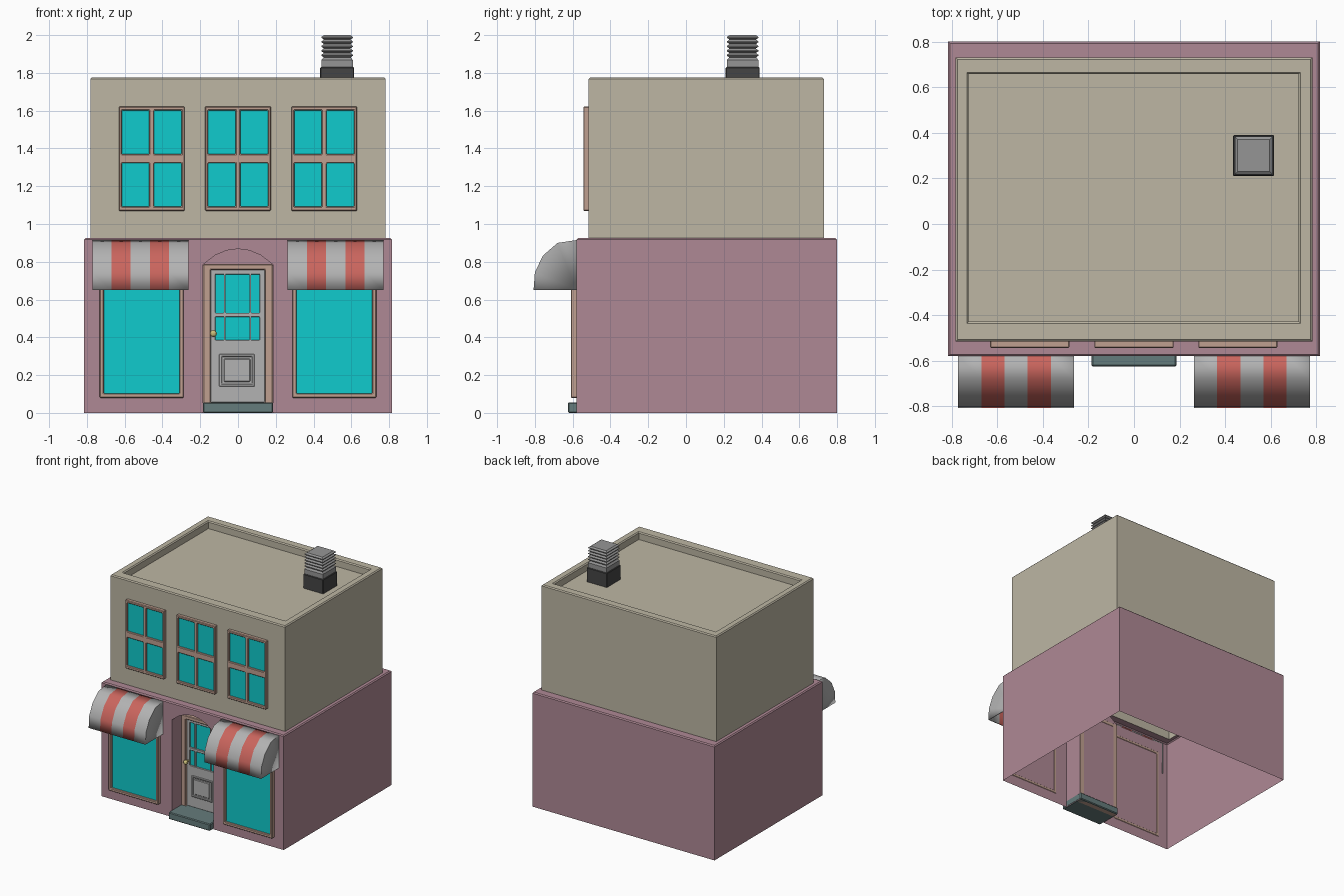
import bpy, bmesh, math
from mathutils import Matrix

if "Cube" in bpy.data.objects:
    bpy.data.objects.remove(bpy.data.objects["Cube"])

COL = {
    "tan": (0.51, 0.47, 0.37), "pink": (0.43, 0.25, 0.30), "glass": (0.005, 0.60, 0.61),
    "red": (0.59, 0.13, 0.11), "trim": (0.53, 0.35, 0.28), "slate": (0.13, 0.20, 0.20),
    "dark": (0.06, 0.06, 0.06), "steel": (0.30, 0.30, 0.30), "brass": (0.60, 0.52, 0.20),
    "white": (0.45, 0.45, 0.45),
}
MATS = {}
for key, c in COL.items():
    MATS[key] = bpy.data.materials.new(key)
    MATS[key].diffuse_color = (*c, 1)


def finish(name, bm, *mats, bevel=0):
    bmesh.ops.recalc_face_normals(bm, faces=bm.faces)
    me = bpy.data.meshes.new(name)
    bm.to_mesh(me)
    bm.free()
    ob = bpy.data.objects.new(name, me)
    bpy.context.collection.objects.link(ob)
    for m in mats:
        me.materials.append(MATS[m])
    if bevel:
        mod = ob.modifiers.new("bevel", 'BEVEL')
        mod.width, mod.segments = bevel, 1
    return ob


def box(name, x0, x1, y0, y1, z0, z1, mat, bevel=0):
    bm = bmesh.new()
    m = Matrix.Translation(((x0+x1)/2, (y0+y1)/2, (z0+z1)/2)) @ Matrix.Diagonal((x1-x0, y1-y0, z1-z0, 1))
    bmesh.ops.create_cube(bm, size=1, matrix=m)
    return finish(name, bm, mat, bevel=bevel)


def loft(rings, cap_top):
    """Stack of rectangles (x0, x1, y0, y1, z); returns bmesh and its vertex rings."""
    bm = bmesh.new()
    vs = [[bm.verts.new(p) for p in ((a, c, z), (b, c, z), (b, d, z), (a, d, z))]
          for a, b, c, d, z in rings]
    for lo, hi in zip(vs, vs[1:]):
        for i in range(4):
            j = (i+1) % 4
            bm.faces.new((lo[i], lo[j], hi[j], hi[i]))
    if cap_top:
        bm.faces.new(vs[-1])
    return bm, vs


def grow(r, d, z):
    return (r[0]-d, r[1]+d, r[2]-d, r[3]+d, z)


def lattice(name, xs, zs, y_front, y_back, mat, glass=None, bevel=0.004):
    """Frame slab whose odd/odd cells are openings, with a glass sheet behind."""
    bm = bmesh.new()
    g = [[bm.verts.new((x, y_back, z)) for z in zs] for x in xs]
    for i in range(len(xs)-1):
        for j in range(len(zs)-1):
            if not (i % 2 and j % 2):
                bm.faces.new((g[i][j], g[i+1][j], g[i+1][j+1], g[i][j+1]))
    res = bmesh.ops.extrude_face_region(bm, geom=bm.faces[:], use_keep_orig=True)
    new = [e for e in res["geom"] if isinstance(e, bmesh.types.BMVert)]
    bmesh.ops.translate(bm, verts=new, vec=(0, y_front-y_back, 0))
    finish(name, bm, mat, bevel=bevel)
    if glass is not None:
        bm = bmesh.new()
        bm.faces.new([bm.verts.new((x, glass, z)) for x, z in
                      ((xs[1], zs[1]), (xs[-2], zs[1]), (xs[-2], zs[-2]), (xs[1], zs[-2]))])
        finish(name + "_glass", bm, "glass")


LOW = (-0.815, 0.815, -0.58, 0.80)
UP = (-0.782, 0.782, -0.515, 0.73)
ROOF = (-0.725, 0.722, -0.428, 0.657)

# Ground storey: open shell with an arched door recess in the front
bm, vs = loft([grow(LOW, 0, 0), grow(LOW, 0, 0.917), grow(LOW, -0.008, 0.925), grow(UP, 0, 0.925)], False)
a, b, c, d = vs[0][0], vs[0][1], vs[1][1], vs[1][0]
bm.faces.remove(bm.faces.get((a, b, c, d)))
half = [(0.185, 0), (0.185, 0.785), (0.12, 0.835), (0.06, 0.86)]
arch = [(-x, z) for x, z in half] + [(0, 0.868)] + half[::-1]
front = [bm.verts.new((x, LOW[2], z)) for x, z in arch]
back = [bm.verts.new((x, -0.42, z)) for x, z in arch]
bm.faces.new([a] + front + [b, c, d])
for i in range(len(arch)-1):
    bm.faces.new((front[i], front[i+1], back[i+1], back[i]))
bm.faces.new(back)
finish("ground_storey", bm, "pink")

# Upper storey with parapet and sunken roof
bm, _ = loft([grow(UP, 0, 0.925), grow(UP, 0, 1.767), grow(UP, -0.008, 1.775),
              grow(ROOF, 0.008, 1.775), grow(ROOF, 0, 1.767), grow(ROOF, 0, 1.715)], True)
finish("upper_storey", bm, "tan")

# Upper windows
for n, cx in enumerate((-0.457, 0, 0.456)):
    xs = [cx+o for o in (-0.174, -0.158, -0.013, 0.013, 0.158, 0.174)]
    lattice(f"upper_window_{n}", xs, [1.07, 1.092, 1.322, 1.37, 1.602, 1.622],
            -0.543, -0.512, "trim", -0.528)

# Shop windows and awnings
curve = [(-0.578, 0.915), (-0.68, 0.90), (-0.757, 0.833), (-0.80, 0.745), (-0.807, 0.65)]
for side, s in (("left", -1), ("right", 1)):
    cx = s*0.51
    lattice(f"shop_window_{side}", [cx+o for o in (-0.222, -0.2, 0.2, 0.222)],
            [0.08, 0.103, 0.80, 0.823], -0.61, -0.577, "trim", -0.592)
    bm = bmesh.new()
    x0, w = s*0.517-0.254, 0.508/5
    cols = [[bm.verts.new((x0+i*w, y, z)) for y, z in curve] for i in range(6)]
    for i in range(5):
        for j in range(len(curve)-1):
            f = bm.faces.new((cols[i][j], cols[i+1][j], cols[i+1][j+1], cols[i][j+1]))
            f.material_index = i % 2
    for col in (cols[0], cols[-1]):
        bm.faces.new(col + [bm.verts.new((col[0].co.x, -0.578, 0.65))])
    awning = finish(f"awning_{side}", bm, "white", "red")
    bpy.ops.object.select_all(action='DESELECT')
    awning.select_set(True)
    bpy.context.view_layer.objects.active = awning
    bpy.ops.object.shade_smooth_by_angle(angle=math.radians(45))
    mod = awning.modifiers.new("thickness", 'SOLIDIFY')
    mod.thickness, mod.offset = 0.008, -1

# Door: step, frame, leaf with six panes, raised panel, knob
box("door_step", -0.186, 0.186, -0.625, -0.41, 0, 0.056, "slate", 0.006)
lattice("door_frame", [-0.184, -0.145, 0.142, 0.184], [0.0, 0.056, 0.757, 0.787], -0.465, -0.418, "trim")
lattice("door_leaf", [-0.146, -0.12, -0.075, -0.065, 0.06, 0.07, 0.115, 0.143],
        [0.055, 0.385, 0.508, 0.53, 0.732, 0.758], -0.448, -0.421, "white", -0.436, bevel=0.002)
lattice("panel_moulding", [-0.1, -0.085, 0.075, 0.088], [0.14, 0.154, 0.297, 0.311],
        -0.457, -0.446, "white", bevel=0.003)
box("door_panel", -0.075, 0.065, -0.455, -0.446, 0.164, 0.287, "white", 0.005)
bm = bmesh.new()
bmesh.ops.create_uvsphere(bm, u_segments=12, v_segments=8, radius=0.018,
                          matrix=Matrix.Translation((-0.13, -0.483, 0.42)))
bmesh.ops.create_cone(bm, cap_ends=True, segments=10, radius1=0.008, radius2=0.008, depth=0.03,
                      matrix=Matrix.Translation((-0.13, -0.46, 0.42)) @ Matrix.Rotation(math.pi/2, 4, 'X'))
finish("door_knob", bm, "brass")

# Chimney: dark base, plain collar, ribbed square vent
cx, cy = 0.525, 0.30
box("chimney_base", cx-0.09, cx+0.09, cy-0.09, cy+0.09, 1.71, 1.83, "dark", 0.004)
prof = [(0.083, 1.83), (0.083, 1.868), (0.072, 1.882)]
for i in range(5):
    z = 1.882 + i*0.0236
    prof += [(0.083, z+0.009), (0.083, z+0.014), (0.070, z+0.0236)]
bm, _ = loft([(cx-r, cx+r, cy-r, cy+r, z) for r, z in prof], True)
finish("chimney_vent", bm, "steel")

for m in bpy.data.materials:
    if m.users and not m.is_grease_pencil:
        m.use_nodes = True
        m.node_tree.nodes["Principled BSDF"].inputs["Base Color"].default_value = m.diffuse_color
